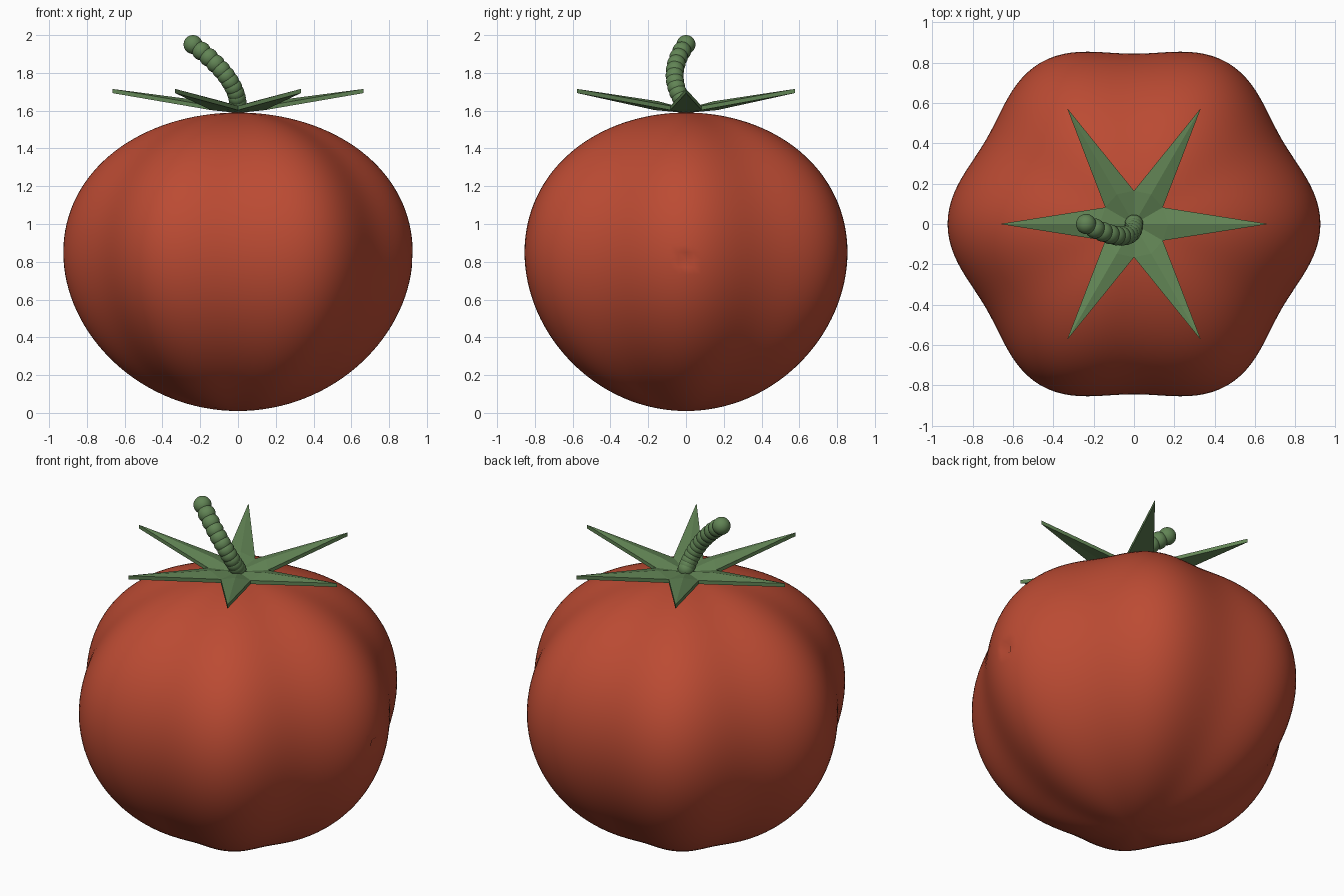
import bpy, bmesh
from math import sin, cos, pi, radians
from mathutils import Vector

cube = bpy.data.objects.get("Cube")
if cube:
    bpy.data.objects.remove(cube)


def make_material(name, rgb):
    mat = bpy.data.materials.new(name)
    mat.use_nodes = True
    mat.diffuse_color = (*rgb, 1)
    bsdf = mat.node_tree.nodes["Principled BSDF"]
    bsdf.inputs["Base Color"].default_value = (*rgb, 1)
    bsdf.inputs["Roughness"].default_value = 0.6
    return mat


def add_object(name, bm, mat, smooth):
    bmesh.ops.recalc_face_normals(bm, faces=bm.faces)
    for face in bm.faces:
        face.smooth = smooth
    mesh = bpy.data.meshes.new(name)
    bm.to_mesh(mesh)
    bm.free()
    mesh.materials.append(mat)
    obj = bpy.data.objects.new(name, mesh)
    bpy.context.collection.objects.link(obj)
    return obj


red = make_material("tomato red", (0.50, 0.07, 0.033))
green = make_material("leaf green", (0.12, 0.23, 0.09))

# Fruit: a squashed ball with six soft lobes, fullest a little above the middle
SEGMENTS, RINGS = 144, 64
bm = bmesh.new()
bmesh.ops.create_uvsphere(bm, u_segments=SEGMENTS, v_segments=RINGS, radius=1)
for v in bm.verts:
    p = v.co.copy()
    flat = Vector((p.x, p.y))
    angle = 0 if flat.length < 1e-5 else flat.angle_signed(Vector((1, 0)))
    radius = 0.885 + 0.04 * cos(6 * angle)
    v.co = (p.x * radius, p.y * radius, 0.8 + 0.79 * p.z + 0.05 * flat.length_squared)
# Small blemish on one side
spot = min(bm.verts, key=lambda v: (v.co - Vector((0.92, 0, 0.8))).length)
spot.co.x -= 0.035
add_object("fruit", bm, red, True)

# Leaf crown: six pointed sepals, each with a low ridge and a solid underside
LEAVES, THICKNESS = 6, 0.022


def polar(radius, degrees, z):
    a = radians(degrees)
    return Vector((radius * cos(a), radius * sin(a), z))


bm = bmesh.new()
for i in range(LEAVES):
    a = 360 / LEAVES * i
    outline = [polar(0, 0, 1.61), polar(0.165, a - 30, 1.625),
               polar(0.665, a, 1.715), polar(0.165, a + 30, 1.625)]
    ridge = bm.verts.new(polar(0.17, a, 1.65))
    top = [bm.verts.new(p) for p in outline]
    low = [bm.verts.new(p - Vector((0, 0, THICKNESS))) for p in outline]
    keel = bm.verts.new(polar(0.17, a, 1.61))
    for j in range(4):
        k = (j + 1) % 4
        bm.faces.new((ridge, top[j], top[k]))
        bm.faces.new((keel, low[k], low[j]))
        if j in (1, 2):
            bm.faces.new((top[j], low[j], low[k], top[k]))
bmesh.ops.remove_doubles(bm, verts=bm.verts, dist=0.0005)
add_object("leaf_crown", bm, green, False)

# Stem: overlapping beads along a curved path
BEADS = 12
path = [Vector(p) for p in ((0, 0, 1.625), (0, -0.08, 1.73),
                            (-0.09, -0.08, 1.84), (-0.238, 0, 1.95))]
bm = bmesh.new()
for i in range(BEADS):
    t = (i / (BEADS - 1)) ** 1.15
    s = 1 - t
    centre = (path[0] * s**3 + path[1] * 3 * s * s * t
              + path[2] * 3 * s * t * t + path[3] * t**3)
    made = bmesh.ops.create_uvsphere(bm, u_segments=24, v_segments=16,
                                     radius=0.046 + 0.004 * t)
    bmesh.ops.translate(bm, verts=made["verts"], vec=centre)
add_object("stem", bm, green, True)
